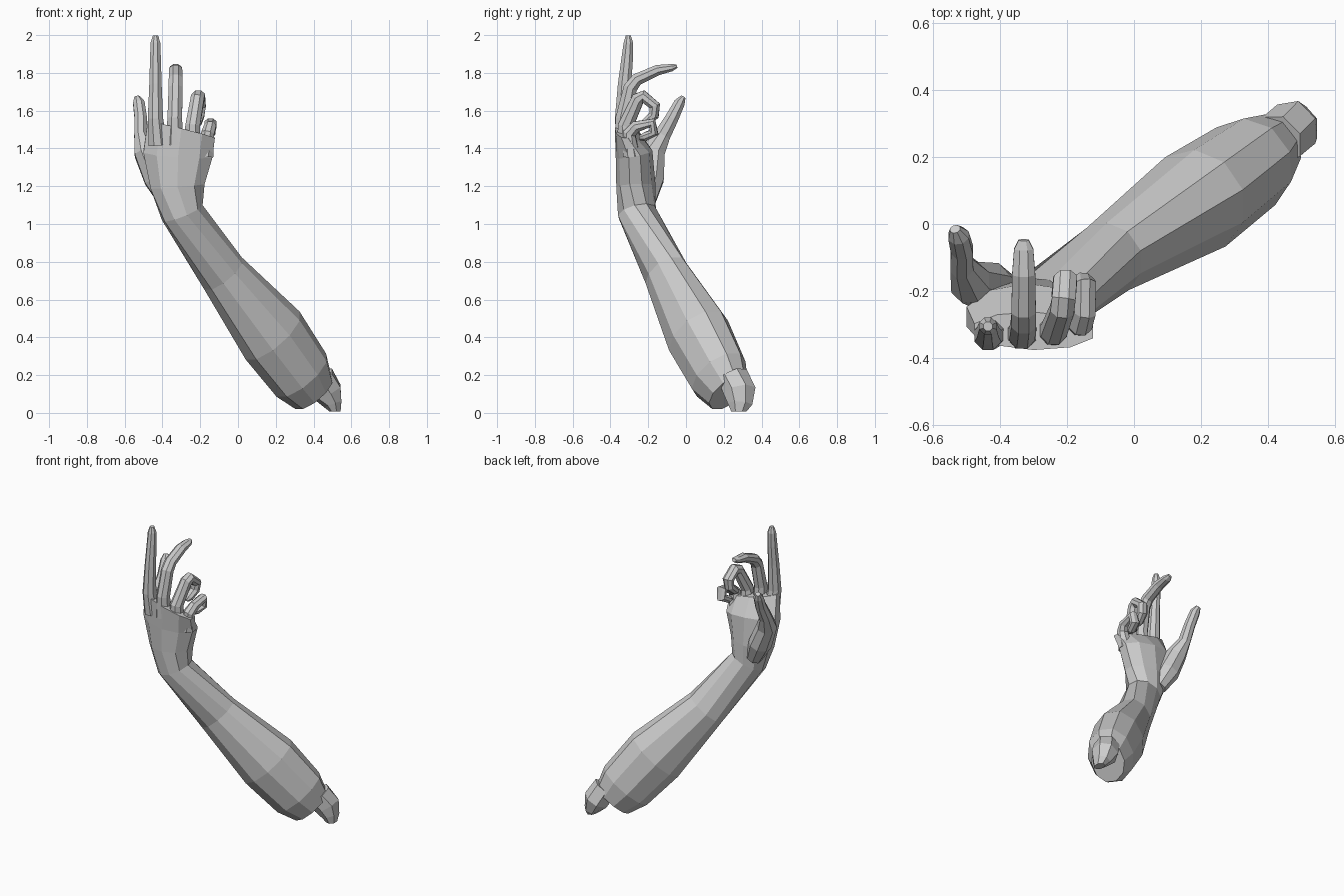
import bpy, bmesh, math
from mathutils import Vector

skin = bpy.data.materials.new("plaster_grey")
skin.diffuse_color = (0.6, 0.6, 0.6, 1)


def loft(name, stations, sides=8, ref=(1, 0, 0)):
    """Tube through stations: (centre, radius_a, radius_b[, ref[, tangent]])."""
    pts = [Vector(s[0]) for s in stations]
    bm = bmesh.new()
    rings = []
    for i, s in enumerate(stations):
        into = (pts[i] - pts[i - 1]).normalized() if i else Vector()
        out = (pts[i + 1] - pts[i]).normalized() if i < len(pts) - 1 else Vector()
        t = (into + out).normalized()
        if len(s) > 4:
            t = Vector(s[4]).normalized()
        a = Vector(s[3] if len(s) > 3 else ref)
        a = (a - t * a.dot(t)).normalized()
        b = t.cross(a)
        ring = []
        for k in range(sides):
            w = 2 * math.pi * (k + 0.5) / sides
            # slight outset so the flat sides match the intended width
            ring.append(bm.verts.new(pts[i] + 1.04 * (a * s[1] * math.cos(w) + b * s[2] * math.sin(w))))
        rings.append(ring)
    for lo, hi in zip(rings, rings[1:]):
        for k in range(sides):
            n = (k + 1) % sides
            bm.faces.new((lo[k], lo[n], hi[n], hi[k]))
    bm.faces.new(rings[0][::-1])
    bm.faces.new(rings[-1])
    bmesh.ops.recalc_face_normals(bm, faces=bm.faces[:])
    mesh = bpy.data.meshes.new(name)
    bm.to_mesh(mesh)
    bm.free()
    mesh.materials.append(skin)
    obj = bpy.data.objects.new(name, mesh)
    bpy.context.collection.objects.link(obj)
    return obj


# Forearm, wrist and palm as one continuous loft
UP = (0, 0, 1)
loft("forearm_and_palm", [
    ((0.40, 0.225, 0.105), 0.13, 0.10, UP),
    ((0.335, 0.173, 0.20), 0.175, 0.14, UP),
    ((0.183, 0.066, 0.41), 0.19, 0.155, UP),
    ((-0.079, -0.105, 0.738), 0.13, 0.108, UP),
    ((-0.295, -0.26, 1.06), 0.112, 0.10, (1, 0.25, 0)),
    ((-0.32, -0.265, 1.20), 0.145, 0.10),
    ((-0.318, -0.275, 1.37), 0.185, 0.095),
    ((-0.30, -0.32, 1.50), 0.185, 0.055, (1, 0, 0), (0.25, 0.1, 1)),
], sides=10)

# Elbow point
loft("elbow", [
    ((0.43, 0.25, 0.19), 0.08, 0.08),
    ((0.475, 0.285, 0.11), 0.08, 0.085),
    ((0.505, 0.285, 0.045), 0.048, 0.065),
    ((0.515, 0.28, 0.008), 0.03, 0.04, (1, 0, 0), (0, 0, -1)),
], sides=7)

# Thumb with its fleshy base
loft("thumb", [
    ((-0.37, -0.21, 1.12), 0.05, 0.05),
    ((-0.43, -0.19, 1.24), 0.07, 0.075),
    ((-0.49, -0.175, 1.38), 0.062, 0.065),
    ((-0.515, -0.125, 1.47), 0.036, 0.045),
    ((-0.515, -0.075, 1.56), 0.034, 0.037),
    ((-0.525, -0.035, 1.64), 0.032, 0.03),
    ((-0.535, -0.015, 1.672), 0.016, 0.014),
])

# Fingers: straight index, bent middle, curled ring and little
fingers = {
    "index_finger": [
        ((-0.425, -0.32, 1.42), 0.05, 0.05), ((-0.437, -0.335, 1.56), 0.042, 0.043),
        ((-0.437, -0.325, 1.74), 0.034, 0.037), ((-0.437, -0.312, 1.87), 0.030, 0.032),
        ((-0.437, -0.305, 1.96), 0.027, 0.026), ((-0.437, -0.306, 1.998), 0.014, 0.014)],
    "middle_finger": [
        ((-0.335, -0.325, 1.42), 0.05, 0.05), ((-0.335, -0.33, 1.56), 0.040, 0.045),
        ((-0.33, -0.295, 1.72), 0.039, 0.038), ((-0.33, -0.26, 1.765), 0.038, 0.034),
        ((-0.33, -0.15, 1.815), 0.036, 0.029), ((-0.33, -0.075, 1.828), 0.030, 0.020),
        ((-0.33, -0.048, 1.836), 0.016, 0.010)],
    "ring_finger": [
        ((-0.245, -0.315, 1.40), 0.05, 0.05), ((-0.24, -0.32, 1.52), 0.040, 0.043),
        ((-0.215, -0.255, 1.66), 0.037, 0.037), ((-0.21, -0.225, 1.675), 0.037, 0.034),
        ((-0.205, -0.165, 1.625), 0.036, 0.031), ((-0.21, -0.17, 1.575), 0.033, 0.028),
        ((-0.22, -0.215, 1.535), 0.028, 0.024), ((-0.225, -0.235, 1.52), 0.014, 0.012)],
    "little_finger": [
        ((-0.175, -0.29, 1.36), 0.046, 0.046), ((-0.16, -0.30, 1.48), 0.036, 0.036),
        ((-0.147, -0.265, 1.515), 0.033, 0.032), ((-0.145, -0.18, 1.535), 0.033, 0.029),
        ((-0.15, -0.17, 1.485), 0.032, 0.027), ((-0.165, -0.22, 1.46), 0.028, 0.024),
        ((-0.17, -0.245, 1.455), 0.014, 0.012)],
}
for finger_name, stations in fingers.items():
    loft(finger_name, stations)
